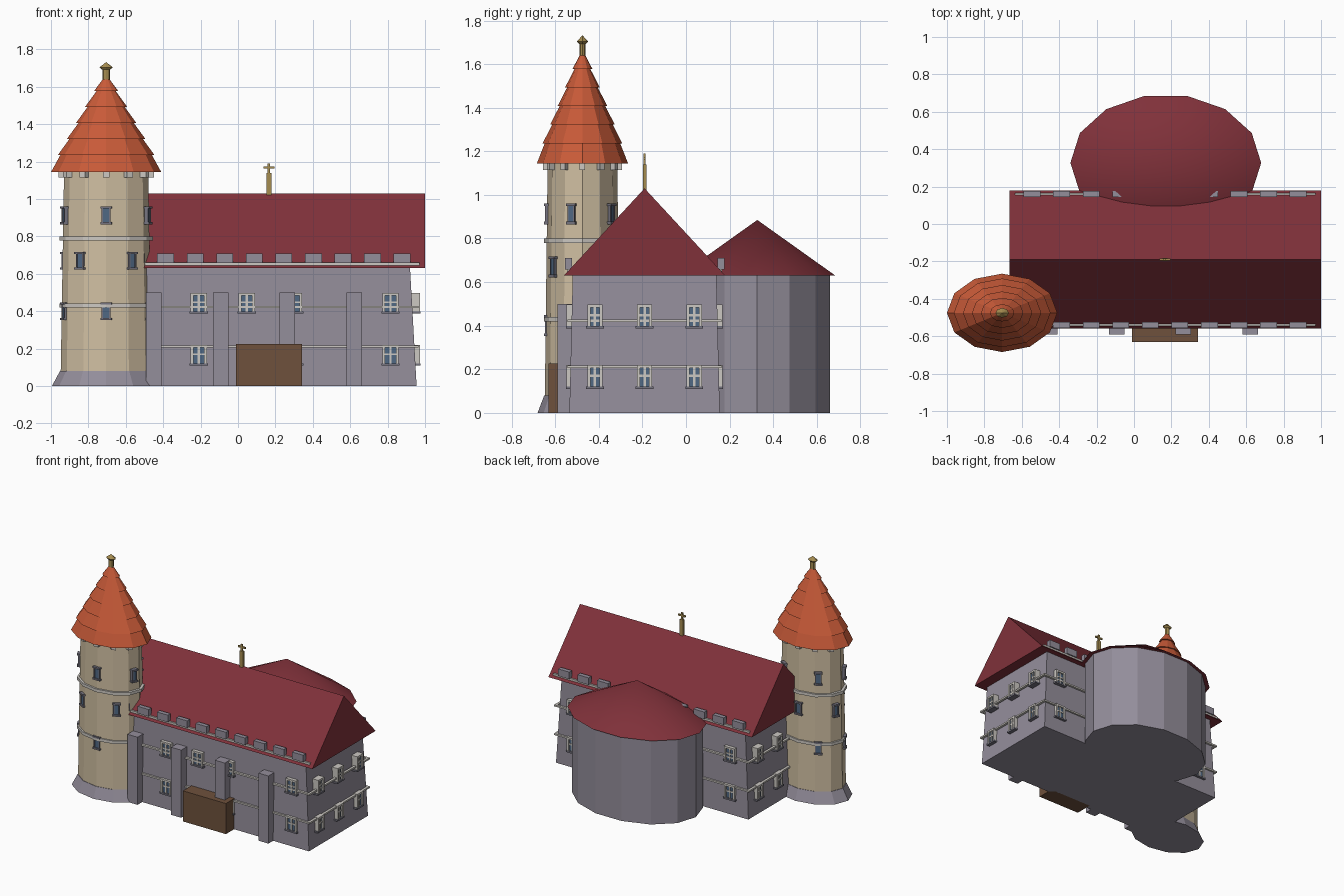
import bpy, bmesh, math
from mathutils import Matrix, Vector

if "Cube" in bpy.data.objects:
    bpy.data.objects.remove(bpy.data.objects["Cube"])


def material(name, rgb):
    m = bpy.data.materials.new(name)
    lin = [((c / 255 + 0.055) / 1.055) ** 2.4 for c in rgb]
    m.diffuse_color = (*lin, 1)
    m.use_nodes = True
    m.node_tree.nodes["Principled BSDF"].inputs["Base Color"].default_value = m.diffuse_color
    return m


STONE = material("grey stone", (148, 142, 155))
RED = material("dark red tile", (128, 49, 58))
CREAM = material("cream plaster", (208, 191, 162))
ORANGE = material("orange tile", (200, 90, 56))
BROWN = material("brown wood", (110, 81, 60))
TRIM = material("pale trim", (204, 200, 194))
GLASS = material("blue glass", (80, 104, 132))
GOLD = material("old gold", (165, 140, 80))
SILL = material("sill grey", (118, 116, 128))


def finish(name, bm, mat, smooth=False):
    bmesh.ops.recalc_face_normals(bm, faces=bm.faces)
    me = bpy.data.meshes.new(name)
    bm.to_mesh(me)
    bm.free()
    me.materials.append(mat)
    ob = bpy.data.objects.new(name, me)
    bpy.context.collection.objects.link(ob)
    if smooth:
        for p in me.polygons:
            p.use_smooth = len(p.vertices) == 3
    return ob


def add_box(bm, x0, x1, y0, y1, z0, z1, frame=Matrix()):
    mid = Vector(((x0 + x1) / 2, (y0 + y1) / 2, (z0 + z1) / 2))
    m = frame @ Matrix.Translation(mid) @ Matrix.Diagonal((x1 - x0, y1 - y0, z1 - z0, 1))
    bmesh.ops.create_cube(bm, size=1, matrix=m)


def lathe(bm, profile, n, centre, squash):
    """Closed stack of n-sided rings from (radius, z) pairs, radius 0 only as the last point."""
    rings = []
    for r, z in profile:
        if r == 0:
            rings.append([bm.verts.new((centre[0], centre[1], z))])
        else:
            rings.append([bm.verts.new((centre[0] + r * math.cos(2 * math.pi * k / n),
                                        centre[1] + squash * r * math.sin(2 * math.pi * k / n), z))
                          for k in range(n)])
    for a, b in zip(rings, rings[1:]):
        for k in range(n):
            j = (k + 1) % n
            bm.faces.new((a[k], a[j], b[0]) if len(b) == 1 else (a[k], a[j], b[j], b[k]))
    bm.faces.new(rings[0][::-1])
    if len(rings[-1]) > 1:
        bm.faces.new(rings[-1])


def lathe_object(name, profile, n, centre, squash, mat, smooth=False):
    bm = bmesh.new()
    lathe(bm, profile, n, centre, squash)
    return finish(name, bm, mat, smooth)


HX, HY = 0.168, -0.19      # hall centre
TC, SQ = (-0.705, -0.475), 0.71   # tower centre and depth squash

# Hall walls, tapering upward
bm = bmesh.new()
add_box(bm, HX - 0.787, HX + 0.787, HY - 0.345, HY + 0.345, 0, 0.635)
for v in bm.verts:
    if v.co.z > 0.3:
        v.co.x = HX + (v.co.x - HX) * 0.955
        v.co.y = HY + (v.co.y - HY) * 0.955
finish("hall_walls", bm, STONE)

# Hall gable roof
bm = bmesh.new()
ends = [[bm.verts.new((x, y, z)) for y, z in ((HY - 0.37, 0.63), (HY + 0.37, 0.63), (HY, 1.03))]
        for x in (-0.665, 1.0)]
bm.faces.new(ends[0])
bm.faces.new(ends[1])
for i in range(3):
    j = (i + 1) % 3
    bm.faces.new((ends[0][i], ends[0][j], ends[1][j], ends[1][i]))
finish("hall_roof", bm, RED)

# Apse walls and its cone roof
lathe_object("apse_walls", [(0.478, 0), (0.478, 0.635)], 14, (0.17, 0.325), 0.72, STONE)
lathe_object("apse_roof", [(0.51, 0.63), (0, 0.885)], 14, (0.17, 0.327), 0.72, RED, True)

# Blocks and rails along both eaves
blocks, rails = bmesh.new(), bmesh.new()
for s in (-1, 1):
    y = HY + s * 0.35
    for k in range(10):
        x = -0.545 + 0.158 * k
        add_box(blocks, x - 0.045, x + 0.045, y - 0.016, y + 0.016, 0.658, 0.71)
    add_box(rails, -0.635, 0.97, y - 0.006, y + 0.006, 0.645, 0.66)
finish("eave_blocks", blocks, STONE)
finish("eave_rails", rails, TRIM)

# Wall bands around the hall
bm = bmesh.new()
for z in (0.211, 0.423):
    for s in (-1, 1):
        y, x = HY + s * 0.345, HX + s * 0.788
        add_box(bm, HX - 0.797, HX + 0.797, y - 0.008, y + 0.008, z - 0.006, z + 0.006)
        add_box(bm, x - 0.009, x + 0.009, HY - 0.353, HY + 0.353, z - 0.006, z + 0.006)
finish("wall_bands", bm, TRIM)

# Buttresses and porch
bm = bmesh.new()
for x in (-0.45, -0.093, 0.264, 0.621):
    add_box(bm, x - 0.041, x + 0.041, -0.59, -0.48, 0, 0.5)
finish("buttresses", bm, STONE)
bm = bmesh.new()
add_box(bm, -0.01, 0.342, -0.63, -0.5, 0, 0.226)
finish("porch_door", bm, BROWN)

# Hall windows: local x points out of the wall, local y runs along it
frames, panes, sills = bmesh.new(), bmesh.new(), bmesh.new()


def hall_window(x, y, angle, z, w):
    f = Matrix.Translation((x, y, z)) @ Matrix.Rotation(angle, 4, 'Z')
    add_box(panes, -0.05, -0.008, -w, w, -0.045, 0.045, f)
    for s in (-1, 1):
        add_box(frames, -0.045, 0.003, s * w - 0.007, s * w + 0.007, -0.048, 0.055, f)
    add_box(frames, -0.045, 0.003, -w, w, 0.041, 0.055, f)
    add_box(frames, -0.03, -0.002, -0.006, 0.006, -0.045, 0.045, f)
    add_box(frames, -0.03, -0.002, -w, w, 0.0, 0.01, f)
    add_box(sills, -0.045, 0.005, -w - 0.013, w + 0.013, -0.056, -0.044, f)


for z in (0.165, 0.443):
    for x in (-0.21, 0.047, 0.3, 0.815):
        hall_window(x, HY - 0.355, -math.pi / 2, z, 0.036)
    for x in (-0.47, 0.815):
        hall_window(x, HY + 0.355, math.pi / 2, z, 0.036)
    for y in (-0.418, -0.19, 0.038):
        hall_window(HX + 0.803, y, 0, z, 0.028)
        hall_window(HX - 0.803, y, math.pi, z, 0.028)
finish("hall_window_frames", frames, TRIM)
finish("hall_window_panes", panes, GLASS)
finish("hall_window_sills", sills, SILL)

# Tower base, body and rings
lathe_object("tower_base", [(0.29, 0), (0.247, 0.08)], 12, TC, SQ, STONE)
lathe_object("tower_body", [(0.243, 0.07), (0.225, 1.15)], 12, TC, SQ, CREAM)
bm = bmesh.new()
for z in (0.43, 0.79):
    lathe(bm, [(0.25, z - 0.011), (0.25, z + 0.011)], 12, TC, SQ)
finish("tower_rings", bm, TRIM)

# Tower roof in overlapping tiers
bm = bmesh.new()
levels = [1.144, 1.235, 1.322, 1.407, 1.492, 1.577, 1.665]
for i in range(6):
    lo, hi = [(1.665 - z) / 0.521 for z in levels[i:i + 2]]
    flare = 0.015 if i else 0
    lathe(bm, [(0.295 * lo + flare, levels[i]), (0.295 * hi, levels[i + 1] + (0.002 if i < 5 else 0))],
          12, TC, SQ)
finish("tower_roof", bm, ORANGE)

# Corbels and tower windows, set radially then squashed with the tower
corbels, panes, frames, sills = [bmesh.new() for _ in range(4)]
squash = Matrix.Translation((*TC, 0)) @ Matrix.Diagonal((1, SQ, 1, 1))
for k in range(12):
    f = squash @ Matrix.Rotation(k * math.pi / 6, 4, 'Z')
    add_box(corbels, 0.2, 0.255, -0.018, 0.018, 1.115, 1.146, f)
for z, offset in ((0.4, 0), (0.67, 36), (0.913, 0)):
    for k in range(5):
        f = squash @ Matrix.Rotation(math.radians(72 * k - 90 + offset), 4, 'Z') \
            @ Matrix.Translation((0, 0, z))
        add_box(panes, 0.19, 0.238, -0.018, 0.018, -0.042, 0.042, f)
        for s in (-1, 1):
            add_box(frames, 0.19, 0.243, s * 0.02 - 0.004, s * 0.02 + 0.004, -0.042, 0.042, f)
            add_box(sills, 0.19, 0.25, -0.03, 0.03, s * 0.042 - 0.006, s * 0.042 + 0.006, f)
finish("tower_corbels", corbels, TRIM)
finish("tower_window_panes", panes, GLASS)
finish("tower_window_frames", frames, SILL)
finish("tower_window_sills", sills, SILL)

# Tower finial: post with a small cap
bm = bmesh.new()
lathe(bm, [(0.02, 1.64), (0.02, 1.698)], 8, TC, SQ)
lathe(bm, [(0.022, 1.692), (0.036, 1.704), (0.0, 1.732)], 8, TC, SQ)
finish("tower_finial", bm, GOLD)

# Ridge cross
bm = bmesh.new()
add_box(bm, 0.152, 0.179, HY - 0.008, HY + 0.008, 1.0, 1.14)
add_box(bm, 0.159, 0.172, HY - 0.005, HY + 0.005, 1.13, 1.19)
add_box(bm, 0.136, 0.195, HY - 0.005, HY + 0.005, 1.162, 1.174)
finish("ridge_cross", bm, GOLD)
